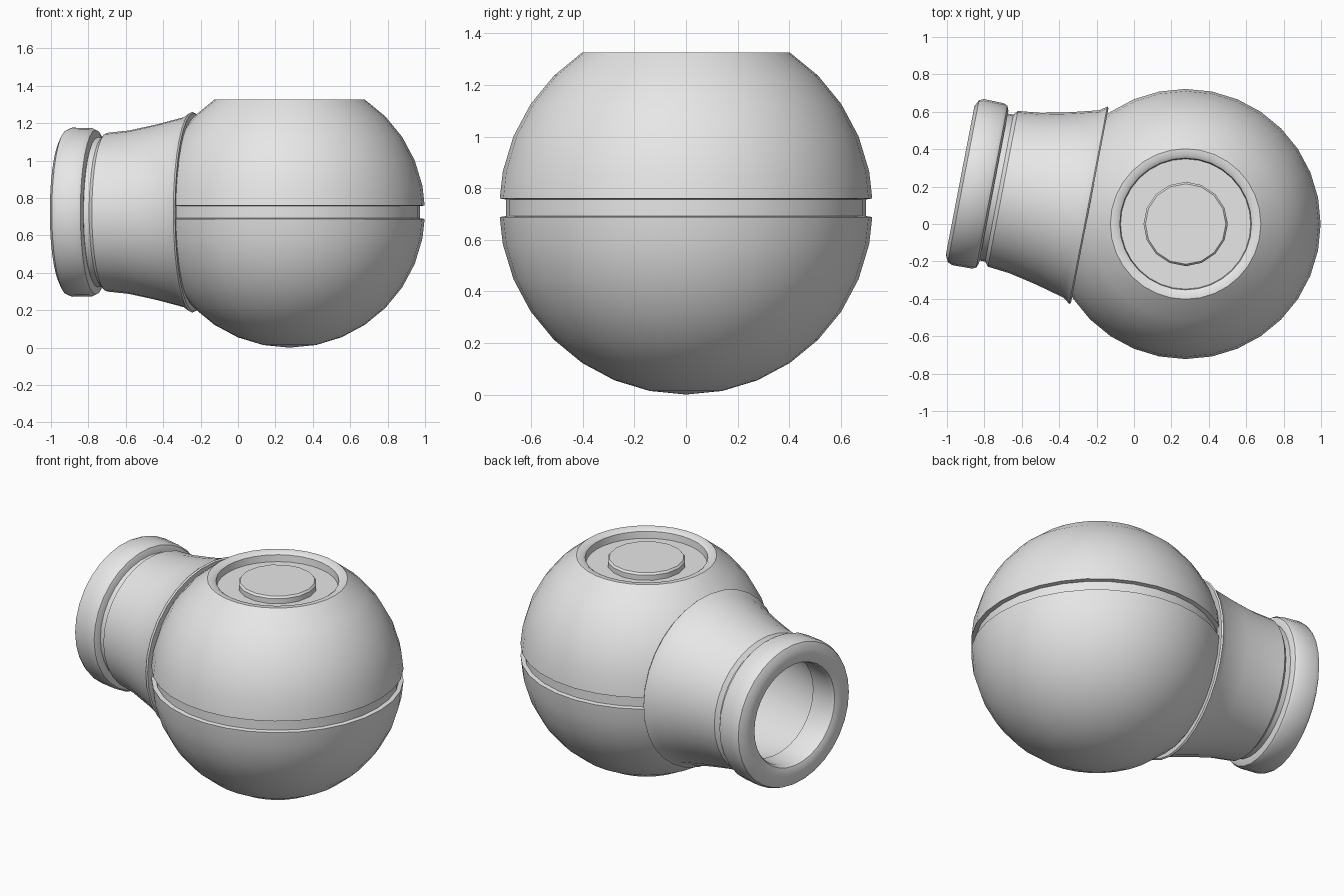
import bpy, bmesh, math
from mathutils import Matrix

if "Cube" in bpy.data.objects:
    bpy.data.objects.remove(bpy.data.objects["Cube"])

R = 0.724                      # ball radius
CX, CZ = 0.276, 0.724          # ball centre
TILT = math.radians(10.9)      # sideways swing of the neck

grey = bpy.data.materials.new("grey_plastic")
grey.diffuse_color = (0.8, 0.8, 0.8, 1)
grey.use_nodes = True
grey.node_tree.nodes["Principled BSDF"].inputs["Base Color"].default_value = grey.diffuse_color


def lathe(name, profile, segments, matrix, closed=False, angle=35):
    """Revolve (radius, height) points about local z."""
    bm = bmesh.new()
    rings = []
    for r, h in profile:
        if r < 1e-6:
            rings.append([bm.verts.new((0, 0, h))] * segments)
        else:
            rings.append([bm.verts.new((r * math.cos(2 * math.pi * i / segments),
                                        r * math.sin(2 * math.pi * i / segments), h))
                          for i in range(segments)])
    pairs = list(zip(rings, rings[1:]))
    if closed:
        pairs.append((rings[-1], rings[0]))
    for a, b in pairs:
        for i in range(segments):
            j = (i + 1) % segments
            corners = list(dict.fromkeys((a[i], a[j], b[j], b[i])))
            bm.faces.new(corners)
    bmesh.ops.recalc_face_normals(bm, faces=bm.faces)
    mesh = bpy.data.meshes.new(name)
    bm.to_mesh(mesh)
    bm.free()
    mesh.materials.append(grey)
    obj = bpy.data.objects.new(name, mesh)
    bpy.context.collection.objects.link(obj)
    obj.matrix_world = matrix
    bpy.ops.object.select_all(action='DESELECT')
    obj.select_set(True)
    bpy.context.view_layer.objects.active = obj
    bpy.ops.object.shade_smooth_by_angle(angle=math.radians(angle))
    return obj


centre = Matrix.Translation((CX, 0, CZ))
step = math.pi / 16


def arc(k):
    return (R * math.sin(k * step), -R * math.cos(k * step))


# Ball: lower half, belt groove, upper half, flat rim and round recess
ball = [(0, -R)] + [arc(k) for k in range(1, 8)]
ball += [(0.722, -0.036), (0.697, -0.032), (0.697, 0.032), (0.722, 0.036)]
ball += [arc(k) for k in range(9, 14)]
ball += [(0.37, 0.601), (0.352, 0.588), (0.348, 0.546), (0, 0.546)]
lathe("ball_body", ball, 32, centre)

# Button in the recess
lathe("top_button", [(0.225, 0.54), (0.225, 0.578), (0.215, 0.59), (0, 0.59)],
      16, centre)

# Neck and collar share an axis from the ball centre toward -x, swung to +y
axis = centre @ Matrix.Rotation(-TILT, 4, 'Z') @ Matrix.Rotation(-math.pi / 2, 4, 'Y')

# Tapered hollow neck with a flared lip against the ball
lathe("neck", [(0.47, 0.525), (0.53, 0.522), (0.537, 0.53), (0.51, 0.568),
               (0.47, 0.72), (0.437, 0.873), (0.424, 0.995), (0.40, 1.015),
               (0.40, 1.07), (0.33, 1.07), (0.42, 0.56)],
      32, axis, closed=True)

# Rounded collar around the open end
lathe("collar", [(0.33, 1.045), (0.415, 1.045), (0.44, 1.055), (0.45, 1.075),
                 (0.452, 1.185), (0.441, 1.21), (0.405, 1.228), (0.345, 1.228),
                 (0.32, 1.218), (0.31, 1.195), (0.315, 1.045)],
      32, axis, closed=True)
